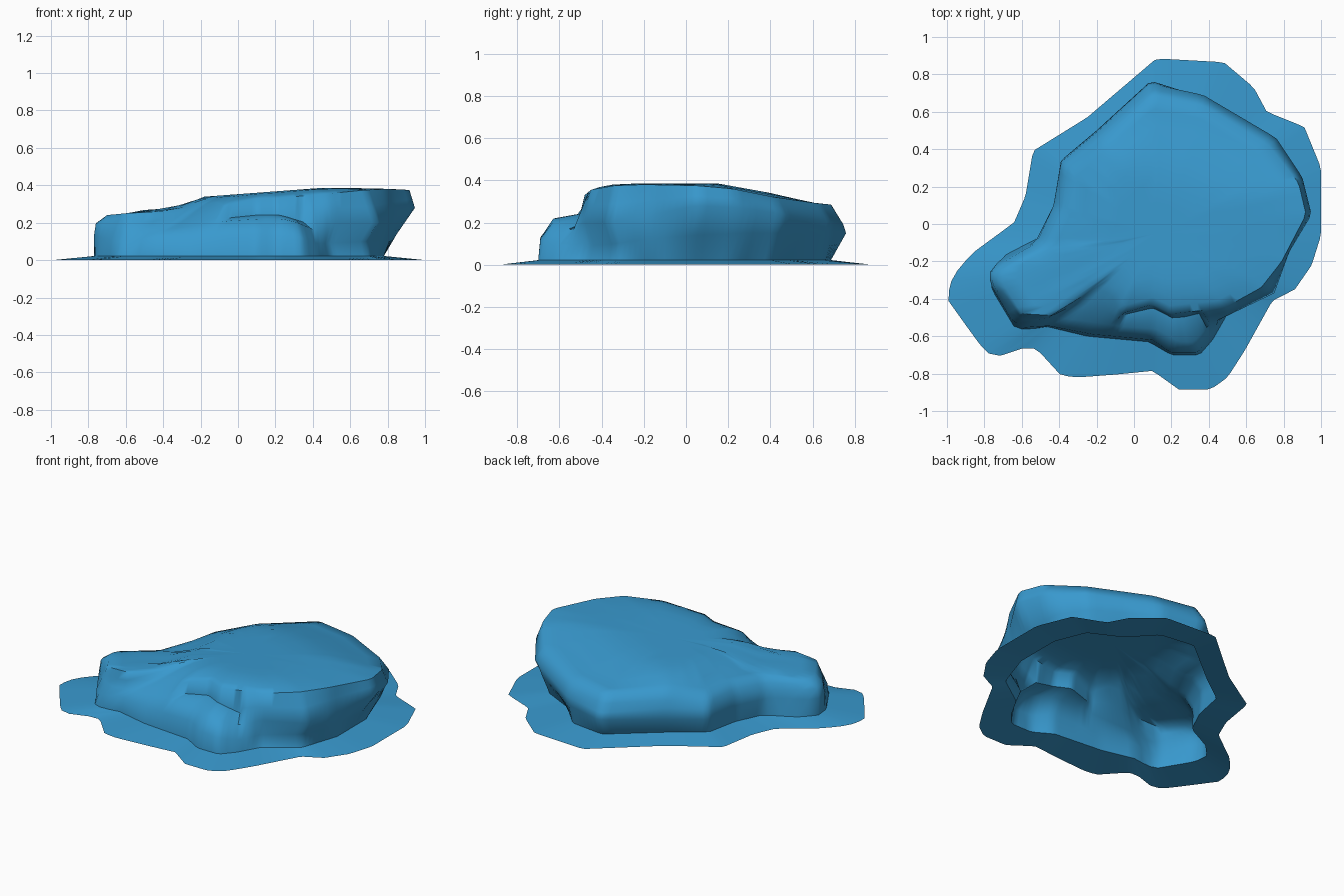
import bpy, bmesh, math
from mathutils import Vector

if "Cube" in bpy.data.objects:
    bpy.data.objects.remove(bpy.data.objects["Cube"])

CX, CY, N = 0.12, -0.05, 144

# ground skirt outline (x, y)
skirt = [(1, -.06), (1, .3), (.91, .52), (.71, .6), (.64, .73), (.48, .865), (.12, .885),
         (-.25, .57), (-.54, .39), (-.58, .15), (-.64, .01), (-.72, -.05), (-.87, -.16),
         (-.97, -.28), (-1, -.4), (-.9, -.54), (-.82, -.65), (-.76, -.71), (-.68, -.70),
         (-.56, -.65), (-.5, -.69), (-.39, -.81), (-.3, -.82), (-.1, -.805), (.1, -.785),
         (.24, -.885), (.41, -.885), (.5, -.82), (.59, -.68), (.74, -.41), (.86, -.35), (.95, -.22)]
# rock foot outline (x, y)
foot = [(.78, -.1), (.78, .2), (.7, .4), (.5, .5), (.35, .66), (.12, .69), (-.2, .43),
        (-.38, .3), (-.42, .1), (-.5, -.07), (-.68, -.16), (-.77, -.25), (-.76, -.35),
        (-.64, -.55), (-.57, -.57), (-.48, -.545), (-.25, -.6), (.08, -.63), (.2, -.7),
        (.35, -.7), (.42, -.62), (.5, -.48), (.7, -.34)]
# lower bulge and front ledge (x, y, z)
bulge = [(.85, .05, .14), (.83, .28, .15), (.72, .45, .15), (.36, .68, .14), (.09, .765, .15),
         (-.2, .5, .13), (-.39, .34, .12), (-.43, .1, .13), (-.53, -.1, .13), (-.77, -.23, .13),
         (-.77, -.32, .13), (-.65, -.52, .1), (-.57, -.56, .1), (-.48, -.54, .12),
         (-.22, -.59, .12), (.1, -.62, .14), (.2, -.69, .13), (.34, -.69, .12), (.42, -.59, .09),
         (.48, -.46, .09), (.69, -.33, .1), (.79, -.2, .12)]
# upper bulge, overhanging on the right
upper = [(.95, .05, .28), (.9, .25, .27), (.76, .46, .24), (.37, .69, .2), (.09, .75, .19),
         (-.2, .49, .2), (-.39, .33, .18), (-.43, .1, .19), (-.52, -.1, .18), (-.76, -.24, .19),
         (-.76, -.32, .2), (-.62, -.5, .18), (-.56, -.52, .15), (-.42, -.5, .16),
         (-.25, -.52, .18), (-.05, -.55, .21), (.12, -.56, .22), (.24, -.63, .22),
         (.32, -.63, .2), (.41, -.53, .16), (.5, -.49, .2), (.75, -.37, .2), (.83, -.15, .24)]
# top rim
rim = [(.92, .05, .375), (.88, .22, .36), (.72, .42, .32), (.38, .63, .29), (.1, .69, .285),
       (-.18, .45, .285), (-.36, .28, .25), (-.38, .08, .265), (-.48, -.12, .25), (-.68, -.23, .235),
       (-.71, -.3, .24), (-.6, -.48, .25), (-.42, -.49, .26), (-.33, -.42, .26),
       (-.2, -.34, .29), (-.12, -.38, .31), (-.07, -.48, .29), (.1, -.43, .33),
       (.2, -.48, .33), (.48, -.45, .355), (.68, -.34, .375), (.79, -.2, .38)]


def resample(pts, z=0.0):
    """Cast N rays from the centre onto a closed outline."""
    out = []
    P = [Vector((p[0] - CX, p[1] - CY, p[2] if len(p) > 2 else z)) for p in pts]
    for i in range(N):
        a = 2 * math.pi * i / N + 0.01
        d = Vector((math.cos(a), math.sin(a)))
        best = None
        for p, q in zip(P, P[1:] + P[:1]):
            sp, sq = d.cross(p.xy), d.cross(q.xy)
            if sp * sq <= 0 and sp != sq:
                h = p.lerp(q, sp / (sp - sq))
                if h.xy.dot(d) > 0 and (best is None or h.xy.length > best.xy.length):
                    best = h
        out.append(best + Vector((CX, CY, 0)))
    return out


def top_z(x, y):
    """Tilted plateau falling to the left lobe and the back."""
    lobe = max(.335 + .4 * (x + .19), min(.275, .24 + .19 * (x + .68)))
    return min(.385, .345 + .075 * (x + .1), lobe, .385 - .18 * (y - .15))


def cliff_foot():
    """Ring between upper bulge and rim: a flat ledge at the front, a slope elsewhere."""
    ring = []
    for u, r in zip(resample(upper), resample(rim)):
        ledge = u.y < -.4 and -.1 < u.x < .4
        p = u.lerp(r, .85 if ledge else .5)
        if ledge:
            p.z = u.z + .2 * (r.z - u.z)
        ring.append(p)
    return ring


def crown(f):
    """Inner ring of the sloping top, blended towards the rim height."""
    ring = []
    for p in resample(rim):
        x, y = CX + (p.x - CX) * f, CY + (p.y - CY) * f
        w = max(0, (f - .6) / .4) ** 2
        ring.append(Vector((x, y, p.z * w + top_z(x, y) * (1 - w))))
    return ring


def loft(name, rings, apex=None):
    bm = bmesh.new()
    vr = [[bm.verts.new(p) for p in r] for r in rings]
    for a, b in zip(vr, vr[1:]):
        for i in range(N):
            j = (i + 1) % N
            bm.faces.new((a[i], a[j], b[j], b[i]))
    if apex:
        c = bm.verts.new(apex)
        for i in range(N):
            bm.faces.new((vr[-1][i], vr[-1][(i + 1) % N], c))
    me = bpy.data.meshes.new(name)
    bm.to_mesh(me)
    bm.free()
    ob = bpy.data.objects.new(name, me)
    bpy.context.collection.objects.link(ob)
    mat = bpy.data.materials.get("rock_blue") or bpy.data.materials.new("rock_blue")
    mat.diffuse_color = (.04, .32, .62, 1)
    mat.use_nodes = True
    mat.node_tree.nodes["Principled BSDF"].inputs["Base Color"].default_value = mat.diffuse_color
    me.materials.append(mat)
    bpy.ops.object.select_all(action='DESELECT')
    ob.select_set(True)
    bpy.context.view_layer.objects.active = ob
    bpy.ops.object.shade_smooth_by_angle(angle=math.radians(60))
    return ob


base = resample(foot, .022)
# thin sloping apron around the rock
loft("ground_skirt", [resample(skirt), base])
# hollow rock shell, open underneath
loft("rock", [base, resample(bulge), resample(upper), cliff_foot(), resample(rim),
              crown(.9), crown(.78), crown(.6), crown(.42), crown(.22)],
     (CX, CY, top_z(CX, CY)))
